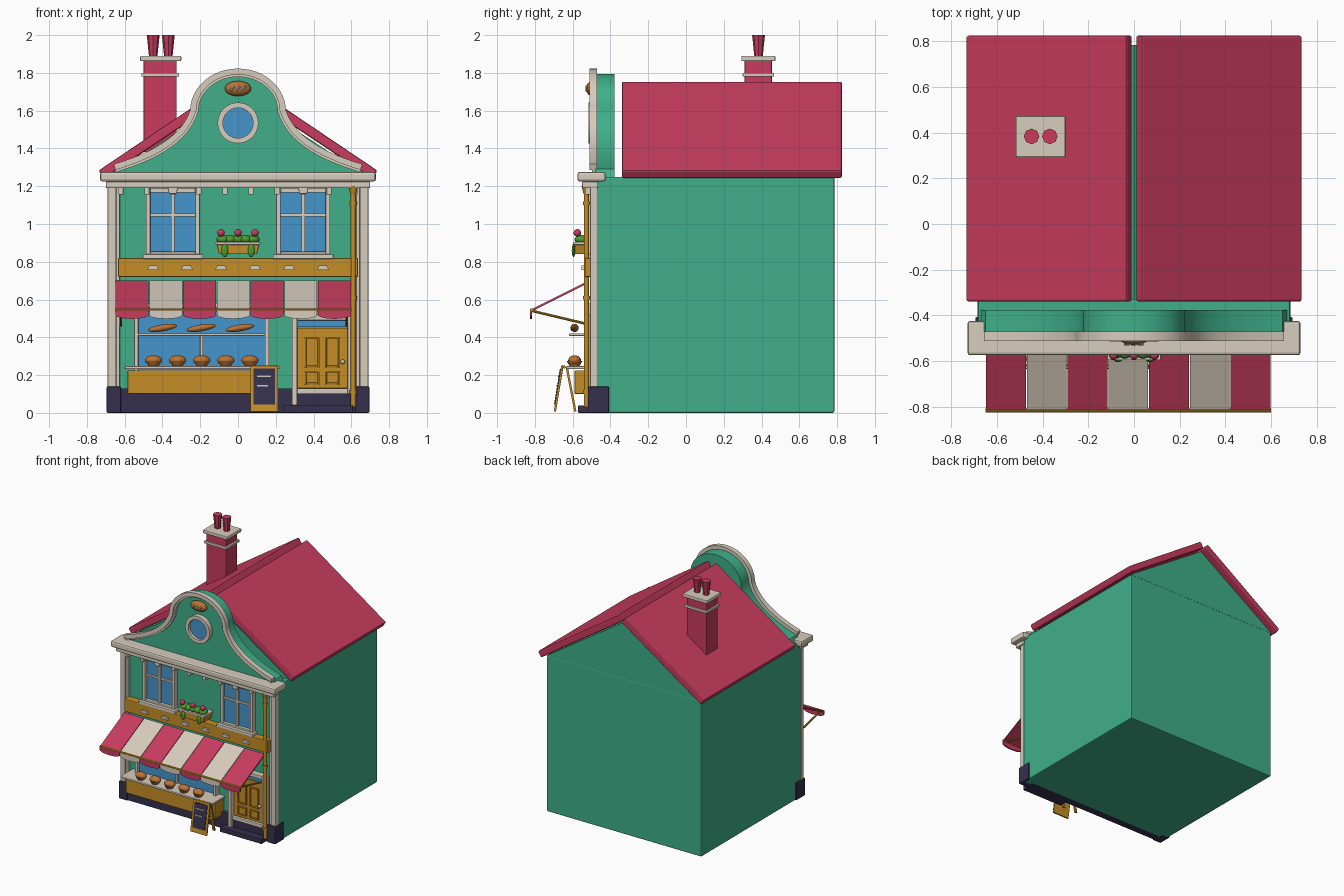
import bpy, math
from mathutils import Vector, Matrix

if "Cube" in bpy.data.objects:
    bpy.data.objects.remove(bpy.data.objects["Cube"])

COL = dict(green=(.05, .43, .25), red=(.58, .045, .115), cream=(.68, .61, .51), amber=(.56, .27, .018),
           dark=(.035, .03, .075), blue=(.06, .3, .6), bread=(.48, .17, .035), leaf=(.07, .33, .03))
MATS = {}
for k, c in COL.items():
    MATS[k] = bpy.data.materials.new(k)
    MATS[k].diffuse_color = (*c, 1)


def make(name, verts, faces, mat, bevel=0, smooth=False):
    me = bpy.data.meshes.new(name)
    me.from_pydata([tuple(v) for v in verts], [], faces)
    me.materials.append(MATS[mat])
    ob = bpy.data.objects.new(name, me)
    bpy.context.collection.objects.link(ob)
    if smooth:
        me.polygons.foreach_set("use_smooth", [True] * len(me.polygons))
        me.set_sharp_from_angle(angle=math.radians(35))
    if bevel:
        m = ob.modifiers.new("bevel", 'BEVEL')
        m.width, m.segments, m.limit_method = bevel, 2, 'ANGLE'
    return ob


def prism(name, pts, a0, a1, mat, axis='y', bevel=0, smooth=False):
    """Extrude an outline: (x,z) along y, or (y,z) along x."""
    P = (lambda p, a: (p[0], a, p[1])) if axis == 'y' else (lambda p, a: (a, p[0], p[1]))
    area = sum(p[0] * q[1] - q[0] * p[1] for p, q in zip(pts, pts[1:] + pts[:1]))
    if (area > 0) != (axis == 'y'):
        pts = pts[::-1]
    n = len(pts)
    v = [P(p, a0) for p in pts] + [P(p, a1) for p in pts]
    f = [list(range(n)), list(range(2 * n - 1, n - 1, -1))]
    f += [[(i + 1) % n, i, i + n, (i + 1) % n + n] for i in range(n)]
    return make(name, v, f, mat, bevel, smooth)


def box(name, x0, x1, y0, y1, z0, z1, mat, bevel=.004):
    return prism(name, [(x0, z0), (x1, z0), (x1, z1), (x0, z1)], y0, y1, mat, bevel=bevel)


def rod(name, p, q, r, mat, n=10, r2=None):
    p, q = Vector(p), Vector(q)
    rot = (q - p).to_track_quat('Z', 'Y')
    v = []
    for c, rr in ((p, r), (q, r if r2 is None else r2)):
        v += [c + rot @ Vector((rr * math.cos(t), rr * math.sin(t), 0)) for t in
              [2 * math.pi * i / n for i in range(n)]]
    f = [list(range(n - 1, -1, -1)), list(range(n, 2 * n))]
    f += [[i, (i + 1) % n, (i + 1) % n + n, i + n] for i in range(n)]
    return make(name, v, f, mat, smooth=n > 8)


def ball(name, c, s, mat, tilt=0):
    n, m = 16, 10
    M = Matrix.Translation(c) @ Matrix.Rotation(tilt, 4, 'Y') @ Matrix.Diagonal((*s, 1))
    v = [M @ Vector((math.sin(math.pi * j / m) * math.cos(2 * math.pi * i / n),
                     math.sin(math.pi * j / m) * math.sin(2 * math.pi * i / n),
                     math.cos(math.pi * j / m))) for j in range(1, m) for i in range(n)]
    v += [M @ Vector((0, 0, 1)), M @ Vector((0, 0, -1))]
    t, b = len(v) - 2, len(v) - 1
    f = [[j * n + i, (j + 1) * n + i, (j + 1) * n + (i + 1) % n, j * n + (i + 1) % n]
         for j in range(m - 2) for i in range(n)]
    f += [[t, i, (i + 1) % n] for i in range(n)]
    f += [[b, (m - 2) * n + (i + 1) % n, (m - 2) * n + i] for i in range(n)]
    return make(name, v, f, mat, smooth=True)


def frame(name, x0, x1, y0, y1, z0, z1, w, mat='cream'):
    for s, (a, b, c, d) in dict(left=(x0, x0 + w, z0, z1), right=(x1 - w, x1, z0, z1),
                                top=(x0 + w, x1 - w, z1 - w, z1), bottom=(x0 + w, x1 - w, z0, z0 + w)).items():
        box(f"{name}_{s}", a, b, y0, y1, c, d, mat)


# walls, attic and roof
box("walls", -.685, .685, -.478, .785, 0, 1.25, 'green', .008)
prism("attic", [(-.69, 1.245), (.69, 1.245), (0, 1.70)], -.33, .785, 'green')
for s, n in ((-1, "left"), (1, "right")):
    prism(f"roof_{n}", [(s * .006, 1.71), (s * .71, 1.24), (s * .738, 1.283), (s * .034, 1.757)],
          -.34, .826, 'red', bevel=.01)

# curved front gable with trim
def gable(off):
    half = []
    for i in range(13):
        t = i / 12
        a, b, c, d = (1 - t) ** 3, 3 * t * (1 - t) ** 2, 3 * t * t * (1 - t), t ** 3
        half.append((a * .65 + b * .43 + c * .27 + d * .225, a * 1.29 + b * 1.355 + c * 1.45 + d * 1.60))
    half += [(.225 * math.cos(t), 1.60 + .195 * math.sin(t)) for t in [math.pi / 2 * i / 12 for i in range(1, 13)]]
    pts = half + [(-x, z) for x, z in half[-2::-1]]
    out = []
    for i, p in enumerate(pts):
        d = Vector(pts[min(i + 1, len(pts) - 1)]) - Vector(pts[max(i - 1, 0)])
        d.normalize()
        out.append((p[0] + d.y * off, p[1] - d.x * off))
    return out

prism("gable_wall", [(-.67, 1.25), (.67, 1.25)] + gable(0), -.478, -.378, 'green', smooth=True)
prism("gable_trim", gable(.028) + gable(-.004)[::-1], -.512, -.472, 'cream', smooth=True)
prism("gable_inner_trim", gable(-.004) + gable(-.016)[::-1], -.498, -.474, 'cream', smooth=True)

# round window and bread emblem
circ = lambda r: [(r * math.cos(t), 1.535 + r * math.sin(t)) for t in [math.pi * i / 20 for i in range(40)]]
o, i_ = circ(.108), circ(.08)
n = 40
v = [(x, y, z) for ring, y in ((o, -.515), (i_, -.515), (i_, -.47), (o, -.47)) for x, z in ring]
make("round_window_frame", v, [[r * n + k, r * n + (k + 1) % n, (r + 1) % 4 * n + (k + 1) % n, (r + 1) % 4 * n + k]
                               for r in range(4) for k in range(n)], 'cream', smooth=True).data.flip_normals()
prism("round_window_glass", circ(.084), -.492, -.47, 'blue')
ball("bread_emblem", (0, -.495, 1.717), (.07, .035, .04), 'bread')
for x in (-.03, 0, .03):
    rod("emblem_cut", (x - .01, -.526, 1.705), (x + .01, -.526, 1.73), .006, 'cream')

# cornice, moulding and dentils
box("cornice", -.73, .73, -.575, -.425, 1.225, 1.275, 'cream', .012)
box("cornice_moulding", -.70, .70, -.55, -.465, 1.19, 1.225, 'cream', .006)
for k in range(10):
    x = -.62 + k * 1.24 / 9
    box("dentil", x - .013, x + .013, -.53, -.47, 1.155, 1.195, 'cream', .003)

# corner pilasters and plinth
for s in (-1, 1):
    a, b, c = sorted((s * .69, s * .645)), sorted((s * .645, s * .625)), sorted((s * .695, s * .62))
    box("pilaster", *a, -.507, -.47, .13, 1.2, 'cream')
    box("pilaster_inner", *b, -.498, -.47, .13, 1.2, 'cream')
    box("corner_block", *c, -.52, -.408, 0, .14, 'dark', .006)
box("plinth", -.63, .63, -.512, -.44, 0, .13, 'dark', .006)
box("door_step", .24, .61, -.572, -.5, 0, .04, 'dark', .006)

# upper windows
for cx in (-.345, .345):
    box("window_glass", cx - .125, cx + .125, -.492, -.47, .84, 1.18, 'blue', 0)
    frame("window_frame", cx - .143, cx + .143, -.515, -.47, .83, 1.19, .024)
    box("window_mullion", cx - .01, cx + .01, -.507, -.48, .85, 1.17, 'cream', .002)
    box("window_crossbar", cx - .12, cx + .12, -.505, -.48, 1.04, 1.055, 'cream', .002)
    box("window_sill", cx - .16, cx + .16, -.54, -.47, .815, .84, 'cream')
    prism("window_keystone", [(cx - .02, 1.16), (cx + .02, 1.16), (cx + .03, 1.21), (cx - .03, 1.21)],
          -.535, -.48, 'cream', bevel=.003)

# flower box
prism("flower_box", [(-.1, .84), (.1, .84), (.115, .9), (-.115, .9)], -.59, -.48, 'amber', bevel=.005)
box("flower_box_lip", -.118, .118, -.597, -.48, .89, .905, 'cream')
for k in range(5):
    ball("foliage", (-.08 + k * .04, -.555, .918), (.035, .035, .024), 'leaf')
for x in (-.09, 0, .09):
    ball("flower", (x, -.575, .953), (.02, .02, .02), 'red')
for x in (-.07, .07):
    ball("hanging_leaf", (x, -.595, .86), (.018, .01, .035), 'leaf')

# sign band with lamps
box("sign_band", -.635, .635, -.535, -.47, .72, .82, 'amber', .005)
for k in range(6):
    x = -.45 + k * .18
    prism("sign_lamp", [(x - .032, .757), (x + .032, .757), (x + .02, .78), (x - .02, .78)], -.552, -.53, 'cream')

# awning stripes with scalloped valance
w = 1.25 / 7
for k in range(7):
    x0, m = -.65 + k * w, 'cream' if k % 2 else 'red'
    prism("awning_stripe", [(-.515, .70), (-.82, .548), (-.82, .536), (-.515, .688)], x0 + .002, x0 + w - .002, m, 'x')
    arc = [(x0 + w / 2 - (w / 2 - .002) * math.cos(math.pi * i / 12), .518 - .02 * math.sin(math.pi * i / 12))
           for i in range(13)]
    prism("awning_valance", arc + [(x0 + w - .002, .548), (x0 + .002, .548)], -.826, -.814, m)
rod("awning_bar", (-.65, -.818, .545), (.6, -.818, .545), .009, 'amber')
for x in (-.62, .575):
    rod("awning_strut", (x, -.815, .54), (x, -.5, .465), .007, 'amber')

# shop window, shelf, counter
box("shop_glass", -.53, .15, -.492, -.47, .22, .56, 'blue', 0)
frame("shop_frame", -.55, .165, -.52, -.47, .21, .58, .022)
box("shop_mullion", -.2, -.185, -.507, -.48, .22, .41, 'cream', .002)
box("bread_shelf", -.53, .145, -.62, -.48, .408, .42, 'cream', .003)
box("counter", -.585, .21, -.59, -.47, .1, .225, 'amber', .006)
box("counter_top", -.6, .22, -.635, -.47, .232, .248, 'cream', .005)
for x in (-.4, -.195, .01):
    ball("baguette", (x, -.59, .45), (.078, .022, .018), 'bread', -.16)
for k in range(5):
    x = -.447 + k * .1275
    rod("bun_base", (x, -.59, .247), (x, -.59, .275), .026, 'bread', 12, .042)
    ball("bun", (x, -.59, .278), (.046, .034, .027), 'bread')

# door
box("door", .315, .58, -.505, -.47, .13, .45, 'amber')
frame("door_frame", .285, .61, -.525, -.47, .1, .52, .03)
box("door_post", .285, .313, -.535, -.47, .04, .52, 'cream')
box("transom_glass", .315, .58, -.5, -.47, .455, .495, 'blue', 0)
for x0, x1 in ((.352, .432), (.46, .54)):
    for z0, z1 in ((.15, .22), (.24, .40)):
        frame("door_panel", x0, x1, -.515, -.5, z0, z1, .01, 'amber')
ball("door_knob", (.555, -.52, .27), (.012, .014, .012), 'cream')

# downspout
rod("downspout", (.61, -.527, .03), (.61, -.527, 1.2), .014, 'amber', 12)
for z in (.1, .6, 1.1):
    rod("downspout_clip", (.61, -.527, z), (.61, -.527, z + .02), .019, 'amber', 12)
rod("downspout_head", (.61, -.527, 1.16), (.61, -.527, 1.2), .016, 'amber', 12, .026)

# folding pavement board
prism("board_front", [(-.70, .008), (-.688, .008), (-.648, .25), (-.66, .25)], .065, .212, 'amber', 'x', .002)
prism("board_panel", [(-.6985, .045), (-.694, .045), (-.663, .235), (-.6675, .235)], .083, .195, 'dark', 'x')
for z, a, b in ((.19, .10, .175), (.14, .1, .16)):
    y = -.7025 + (z - .025) * .165
    box("board_stroke", a, b, y - .003, y + .004, z, z + .008, 'cream', 0)
for x0 in (.07, .187):
    prism("board_leg", [(-.592, .008), (-.58, .008), (-.625, .24), (-.637, .24)], x0, x0 + .02, 'amber', 'x')
box("board_brace", .08, .2, -.612, -.603, .1, .12, 'amber', 0)
rod("board_hinge", (.07, -.645, .243), (.207, -.645, .243), .008, 'amber')

# chimney
box("chimney", -.5, -.325, .31, .455, 1.38, 1.87, 'red', .005)
box("chimney_band", -.512, -.312, .3, .467, 1.78, 1.8, 'cream')
box("chimney_cap", -.518, -.3, .293, .474, 1.862, 1.89, 'cream', .006)
for x in (-.449, -.369):
    rod("chimney_pot", (x, .384, 1.885), (x, .384, 2.0), .022, 'red', 8, .034)

for m in bpy.data.materials:
    if m.users and not m.is_grease_pencil:
        m.use_nodes = True
        m.node_tree.nodes["Principled BSDF"].inputs["Base Color"].default_value = m.diffuse_color
